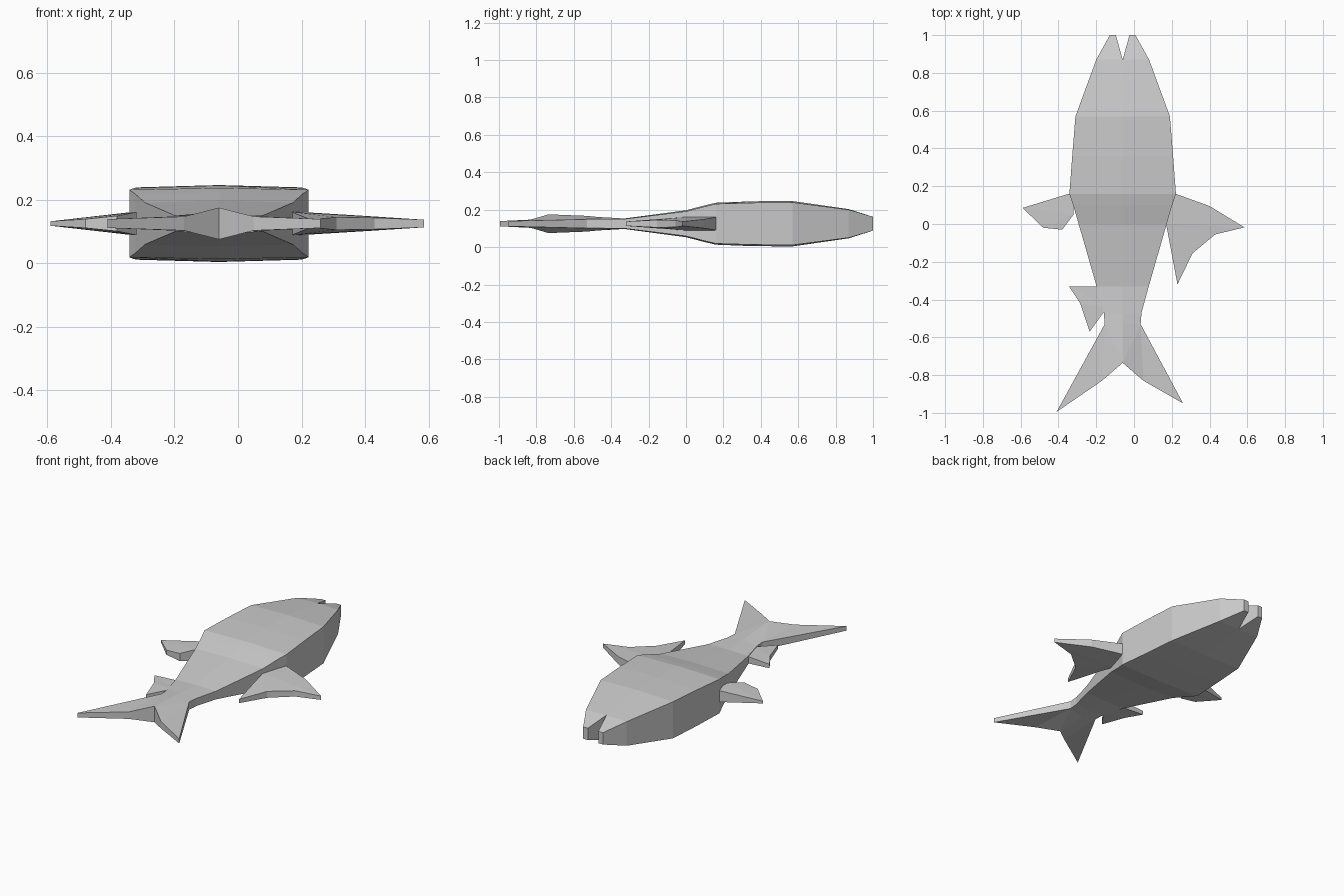
import bpy, bmesh

if "Cube" in bpy.data.objects:
    bpy.data.objects.remove(bpy.data.objects["Cube"])

MID_Z = 0.125   # mid plane of the fish
AXIS = -0.06    # x of the spine


def slab(name, pts, faces):
    """Solid from plan points (x, y, half thickness), symmetric about MID_Z."""
    bm = bmesh.new()
    top = [bm.verts.new((x, y, MID_Z + h)) for x, y, h in pts]
    bot = [bm.verts.new((x, y, MID_Z - h)) for x, y, h in pts]
    edges = {}
    for f in faces:
        bm.faces.new([top[i] for i in f])
        bm.faces.new([bot[i] for i in reversed(f)])
        for a, b in zip(f, f[1:] + f[:1]):
            edges.setdefault(frozenset((a, b)), []).append((a, b))
    # walls along the open boundary
    for used in edges.values():
        if len(used) == 1:
            a, b = used[0]
            bm.faces.new((top[b], top[a], bot[a], bot[b]))
    bmesh.ops.recalc_face_normals(bm, faces=bm.faces[:])
    mesh = bpy.data.meshes.new(name)
    bm.to_mesh(mesh)
    bm.free()
    ob = bpy.data.objects.new(name, mesh)
    bpy.context.collection.objects.link(ob)
    return ob


# Body cross-sections: y, half width, edge half thickness, spine half thickness
rows = [
    (0.87, 0.14, 0.075, 0.078),
    (0.57, 0.25, 0.114, 0.121),
    (0.36, 0.267, 0.112, 0.120),
    (0.16, 0.282, 0.106, 0.112),
    (0.10, 0.262, 0.092, 0.098),
    (0.00, 0.233, 0.066, 0.072),
    (-0.33, 0.138, 0.025, 0.028),
    (-0.47, 0.10, 0.024, 0.036),
    (-0.53, 0.095, 0.024, 0.042),
]
pts, faces = [], []
for y, w, edge, spine in rows:
    pts += [(AXIS - w, y, edge), (AXIS, y, spine), (AXIS + w, y, edge)]
for r in range(len(rows) - 1):
    for c in (0, 1):
        i = r * 3 + c
        faces.append([i, i + 3, i + 4, i + 1])

# Two jaws with the open mouth between them
n = len(pts)
for s in (-1, 1):
    pts += [(AXIS + s * 0.068, 1.0, 0.037), (AXIS + s * 0.036, 1.0, 0.037)]
faces += [[0, 1, n + 1, n], [1, 2, n + 2, n + 3]]

# Forked tail: notch, then inner bend and tip of each lobe
n, last = len(pts), 3 * (len(rows) - 1)
pts += [(AXIS, -0.735, 0.05),
        (-0.17, -0.83, 0.022), (-0.41, -0.995, 0.014),
        (0.05, -0.83, 0.022), (0.26, -0.95, 0.014)]
for side, bend, tip in ((last, n + 1, n + 2), (last + 2, n + 3, n + 4)):
    faces += [[last + 1, side, n], [side, bend, n], [side, tip, bend]]
body = slab("fish_body", pts, faces)

# Fins, each fanned from its root
fins = {
    "left_side_fin": [(-0.32, 0.05, 0.036), (-0.32, 0.154, 0.036), (-0.345, 0.16, 0.035),
                      (-0.59, 0.085, 0.007), (-0.48, -0.02, 0.014), (-0.38, -0.03, 0.024)],
    "right_side_fin": [(0.17, 0.0, 0.036), (0.19, 0.15, 0.036), (0.22, 0.16, 0.035),
                       (0.40, 0.095, 0.024), (0.585, -0.018, 0.012), (0.43, -0.055, 0.018),
                       (0.31, -0.155, 0.02), (0.23, -0.32, 0.012)],
    "left_rear_fin": [(-0.15, -0.44, 0.022), (-0.18, -0.33, 0.022), (-0.345, -0.33, 0.012),
                      (-0.285, -0.42, 0.016), (-0.235, -0.57, 0.012), (-0.155, -0.46, 0.022)],
}
for name, p in fins.items():
    slab(name, p, [[0, i, i + 1] for i in range(1, len(p) - 1)])
